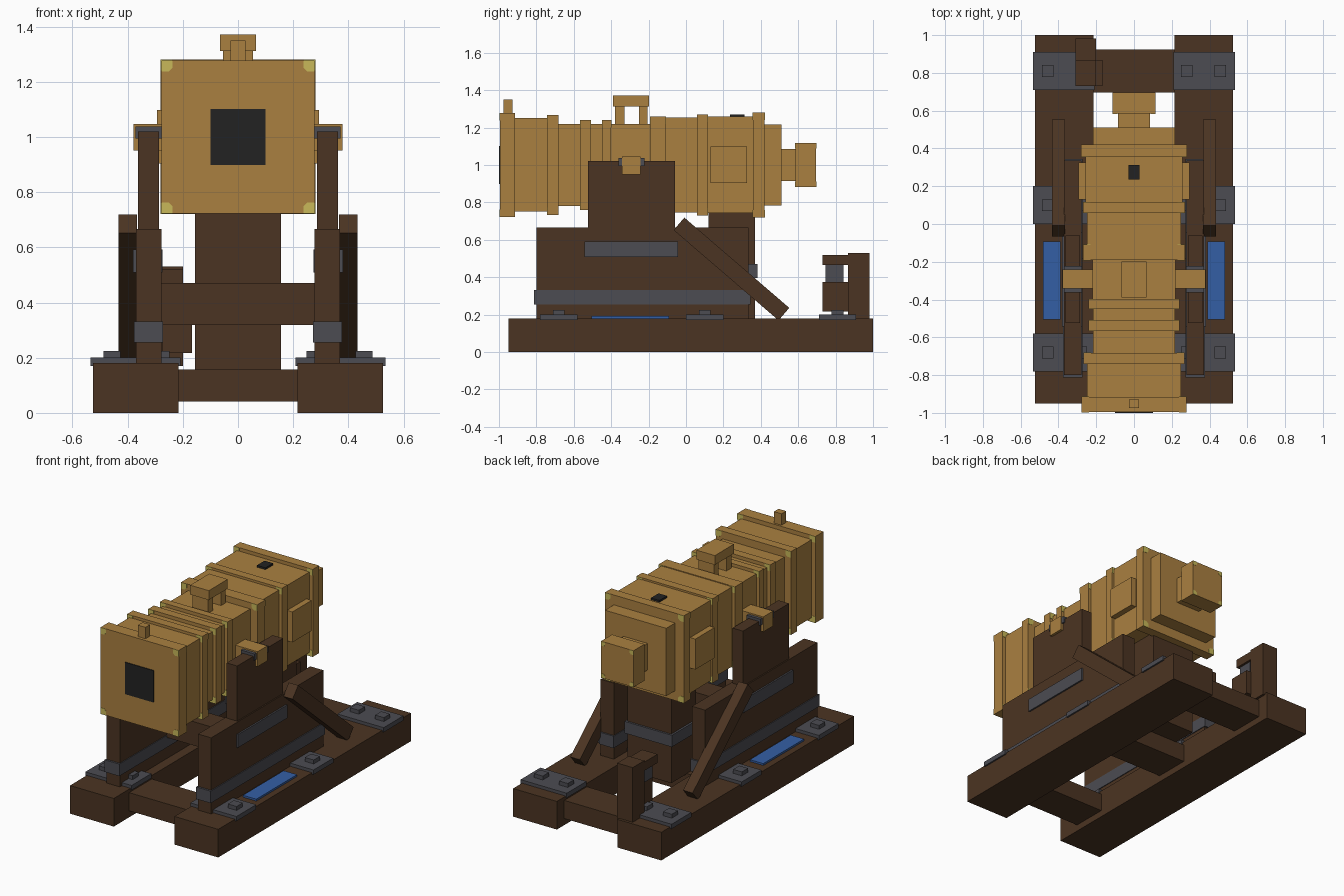
import bpy, bmesh, math

cube = bpy.data.objects.get("Cube")
if cube:
    bpy.data.objects.remove(cube, do_unlink=True)


def material(name, rgb):
    lin = [((c / 255 + 0.055) / 1.055) ** 2.4 if c > 10 else c / 255 / 12.92 for c in rgb]
    m = bpy.data.materials.new(name)
    m.use_nodes = True
    m.diffuse_color = (*lin, 1)
    m.node_tree.nodes["Principled BSDF"].inputs["Base Color"].default_value = (*lin, 1)
    return m


WOOD = material("dark_wood", (75, 52, 34))
BRONZE = material("bronze", (170, 128, 64))
IRON = material("iron", (76, 76, 82))
BLUE = material("blue_paint", (52, 95, 165))
BLACK = material("black", (34, 34, 34))
YELLOW = material("pale_yellow", (200, 185, 90))


def finish(name, bm, mat):
    bmesh.ops.recalc_face_normals(bm, faces=bm.faces)
    me = bpy.data.meshes.new(name)
    bm.to_mesh(me)
    bm.free()
    me.materials.append(mat)
    ob = bpy.data.objects.new(name, me)
    bpy.context.collection.objects.link(ob)
    return ob


def box(name, x, y, z, mat, rot=0.0):
    """Box from (min, max) ranges, optionally tilted about x."""
    bm = bmesh.new()
    bmesh.ops.create_cube(bm, size=1)
    for v in bm.verts:
        v.co = [c * (r[1] - r[0]) for c, r in zip(v.co, (x, y, z))]
    ob = finish(name, bm, mat)
    ob.location = [(r[0] + r[1]) / 2 for r in (x, y, z)]
    ob.rotation_euler.x = rot
    return ob


def pair(name, x, y, z, mat, rot=0.0):
    """Same box on both sides of the model."""
    box("left_" + name, x, y, z, mat, rot)
    box("right_" + name, (-x[1], -x[0]), y, z, mat, rot)


# Base frame: rails, cross beams, bolted plates
pair("base_rail", (0.215, 0.525), (-0.95, 1.0), (0, 0.18), WOOD)
for place, y in (("front", -0.68), ("middle", 0.10), ("back", 0.81)):
    box(place + "_cross_beam", (-0.22, 0.22), (y - 0.115, y + 0.115), (0.042, 0.158), WOOD)
    pair(place + "_plate", (0.208, 0.535), (y - 0.1, y + 0.1), (0.17, 0.2), IRON)
    for i, x in enumerate((0.28, 0.457)):
        pair(f"{place}_bolt_{i + 1}", (x - 0.031, x + 0.031), (y - 0.031, y + 0.031),
             (0.19, 0.225), IRON)
pair("blue_panel", (0.388, 0.483), (-0.505, -0.092), (0.175, 0.192), BLUE)

# Side cheeks with straps, saddles and diagonal braces
pair("cheek_lower", (0.277, 0.37), (-0.80, 0.335), (0.17, 0.667), WOOD)
pair("cheek_upper", (0.287, 0.362), (-0.525, -0.06), (0.66, 1.02), WOOD)
pair("cheek_strap", (0.272, 0.376), (-0.813, 0.345), (0.255, 0.332), IRON)
pair("cheek_plate", (0.273, 0.38), (-0.543, -0.043), (0.508, 0.592), IRON)
pair("saddle", (0.274, 0.371), (-0.362, -0.222), (0.995, 1.037), IRON)
pair("brace", (0.366, 0.433), (-0.127, 0.613), (0.4, 0.488), WOOD, math.radians(-40.7))

# Centre support
box("transom", (-0.28, 0.28), (-0.33, -0.18), (0.318, 0.47), WOOD)
box("centre_post", (-0.155, 0.155), (0.12, 0.37), (0.155, 0.78), WOOD)
box("centre_post_band", (-0.168, 0.168), (0.107, 0.383), (0.395, 0.47), IRON)

# Small clamp at the back
box("clamp_post", (-0.31, -0.2), (0.865, 0.982), (0.17, 0.53), WOOD)
box("clamp_block", (-0.275, -0.166), (0.73, 0.868), (0.217, 0.375), WOOD)
box("clamp_pin", (-0.285, -0.215), (0.747, 0.842), (0.37, 0.47), IRON)
box("clamp_cap", (-0.31, -0.2), (0.73, 0.868), (0.465, 0.52), WOOD)

# Barrel: stacked square sections (name, start y, end y, half width, half height)
AXIS = 1.0
SECTIONS = [
    ("muzzle_ring", -0.995, -0.915, 0.277, 0.277), ("muzzle_body", -0.915, -0.74, 0.25, 0.25),
    ("front_ring", -0.74, -0.683, 0.267, 0.267), ("chase_1", -0.683, -0.565, 0.218, 0.218),
    ("chase_ring_1", -0.565, -0.51, 0.24, 0.24), ("chase_2", -0.51, -0.447, 0.218, 0.218),
    ("chase_ring_2", -0.447, -0.4, 0.24, 0.24), ("chase_3", -0.4, -0.19, 0.22, 0.22),
    ("middle_ring", -0.19, -0.11, 0.27, 0.26), ("middle_body", -0.11, 0.06, 0.25, 0.255),
    ("rear_ring", 0.06, 0.115, 0.27, 0.27), ("rear_body", 0.115, 0.357, 0.257, 0.258),
    ("breech_ring", 0.357, 0.42, 0.28, 0.28), ("breech_step", 0.42, 0.51, 0.217, 0.217),
    ("neck", 0.51, 0.585, 0.085, 0.085), ("knob", 0.585, 0.695, 0.115, 0.117),
]
CORNER = [(0, 0), (0.04, 0), (0.04, 0.026), (0.026, 0.04), (0, 0.04)]


def corner_plates(name, w, h, y0, y1):
    """Thin corner patches on the front and back of a section."""
    bm = bmesh.new()
    k = 0.7 if w < 0.2 else 1
    for y, out in ((y0, -0.002), (y1, 0.002)):
        for sx in (-1, 1):
            for sz in (-1, 1):
                pts = [(sx * (w - k * a), y, AXIS + sz * (h - k * b)) for a, b in CORNER]
                face = bm.faces.new([bm.verts.new(p) for p in pts])
                ext = bmesh.ops.extrude_face_region(bm, geom=[face], use_keep_orig=True)
                for v in ext["geom"]:
                    if isinstance(v, bmesh.types.BMVert):
                        v.co.y += out
    finish(name, bm, YELLOW)


for name, y0, y1, w, h in SECTIONS:
    box("barrel_" + name, (-w, w), (y0, y1), (AXIS - h, AXIS + h), BRONZE)
    if "ring" in name or name == "knob":
        corner_plates(name + "_corners", w, h, y0, y1)

# Barrel fittings
box("bore", (-0.1, 0.1), (-1.0, -0.994), (0.898, 1.102), BLACK)
box("vent", (-0.03, 0.03), (0.235, 0.312), (1.25, 1.27), BLACK)
box("front_sight", (-0.027, 0.027), (-0.975, -0.928), (1.27, 1.35), BRONZE)
pair("trunnion", (0.2, 0.378), (-0.342, -0.242), (0.95, 1.046), BRONZE)
pair("side_plate", (0.25, 0.294), (0.13, 0.325), (0.903, 1.098), BRONZE)
box("handle_top", (-0.066, 0.066), (-0.39, -0.198), (1.312, 1.372), BRONZE)
box("handle_front_leg", (-0.055, 0.055), (-0.38, -0.33), (1.21, 1.315), BRONZE)
box("handle_back_leg", (-0.055, 0.055), (-0.25, -0.205), (1.21, 1.315), BRONZE)
